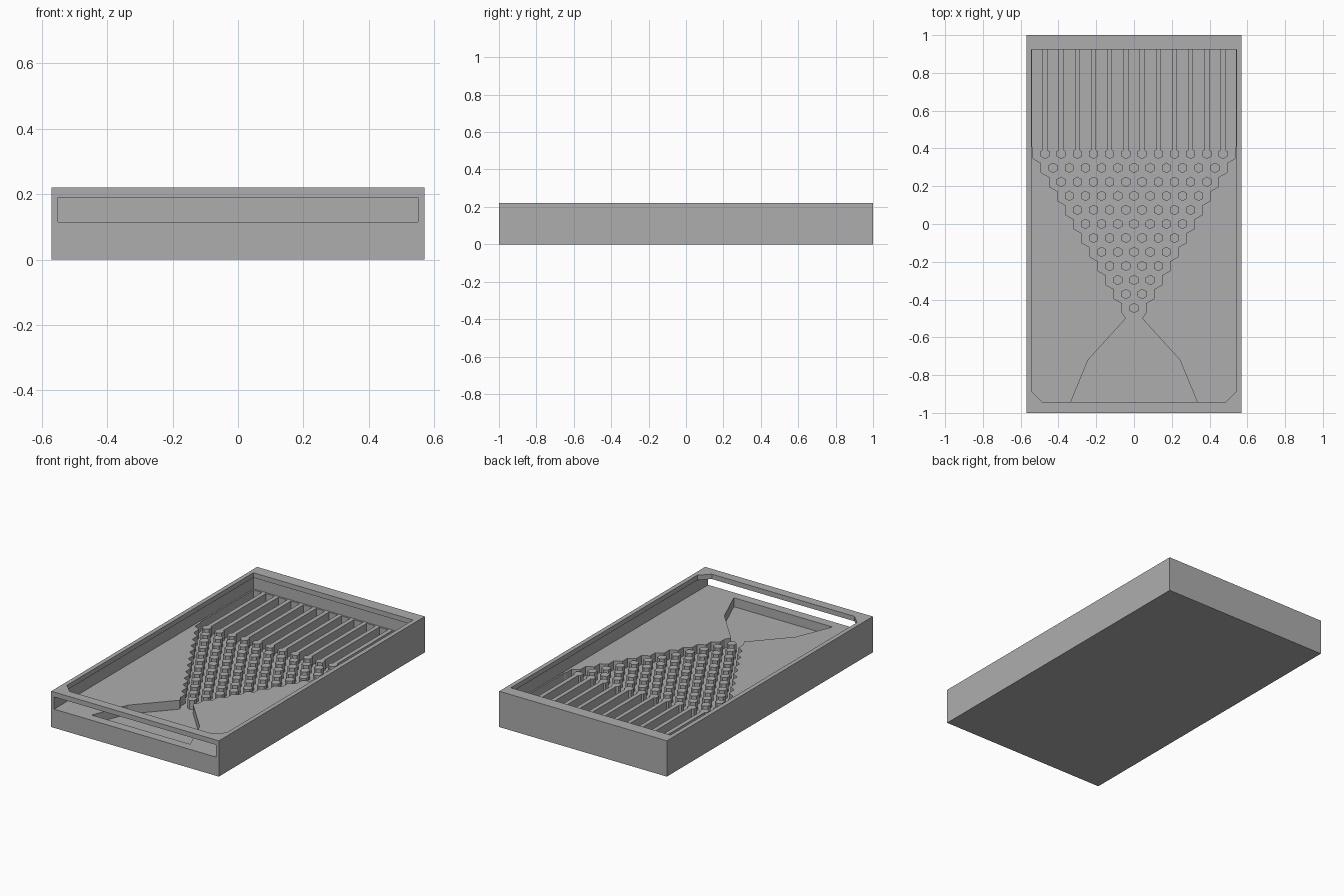
import bpy, math

if "Cube" in bpy.data.objects:
    bpy.data.objects.remove(bpy.data.objects["Cube"])

W, L, H = 1.14, 2.0, 0.22       # outer size
FLOOR, DECK, LIP = 0.06, 0.115, 0.19
PITCH = 0.0857                  # spacing between pegs
ROW = PITCH * math.sqrt(3) / 2
FIRST_Y, ROWS = -0.445, 12

grey = bpy.data.materials.new("plain grey")
grey.use_nodes = True
colour = (0.42, 0.42, 0.42, 1)
grey.diffuse_color = colour
grey.node_tree.nodes["Principled BSDF"].inputs["Base Color"].default_value = colour


def prism(name, outlines, z0, z1):
    """Extrude one or more counter-clockwise outlines from z0 to z1."""
    verts, faces = [], []
    for pts in outlines:
        n, s = len(pts), len(verts)
        verts += [(x, y, z0) for x, y in pts] + [(x, y, z1) for x, y in pts]
        faces.append([s + i for i in reversed(range(n))])
        faces.append([s + n + i for i in range(n)])
        for i in range(n):
            j = (i + 1) % n
            faces.append([s + i, s + j, s + n + j, s + n + i])
    mesh = bpy.data.meshes.new(name)
    mesh.from_pydata(verts, [], faces)
    mesh.materials.append(grey)
    obj = bpy.data.objects.new(name, mesh)
    bpy.context.collection.objects.link(obj)
    return obj


def rect(x0, x1, y0, y1):
    return [(x0, y0), (x1, y0), (x1, y1), (x0, y1)]


def mirrored(right):
    """Close a right-hand outline, listed front to back, across x = 0."""
    return right + [(-x, y) for x, y in reversed(right)]


def hexagon(cx, cy, r):
    return [(cx + r * math.sin(-a * math.pi / 3), cy + r * math.cos(a * math.pi / 3))
            for a in range(6)]


def cut(target, cutter):
    cutter.hide_render = True
    mod = target.modifiers.new("cut", "BOOLEAN")
    mod.operation, mod.solver, mod.object = "DIFFERENCE", "EXACT", cutter
    bpy.context.view_layer.objects.active = target
    bpy.ops.object.modifier_apply(modifier=mod.name)
    bpy.data.objects.remove(cutter)


# Tray body
tray = prism("tray", [rect(-W / 2, W / 2, -L / 2, L / 2)], 0, H)

# Slot for a sliding cover, open at the front
cut(tray, prism("slot_cutter", [rect(-0.55, 0.55, -1.1, 0.935)], DECK, LIP))

# Top opening with chamfered front corners
opening = mirrored([(0.485, -0.943), (0.543, -0.885), (0.543, 0.925)])
cut(tray, prism("opening_cutter", [opening], LIP - 0.02, H + 0.1))

# Sunken channel: hopper, stepped peg field, bins
side = [(0.335, -0.943), (0.243, -0.72), (0.043, -0.5)]
for n in range(ROWS):
    x, y = n * PITCH / 2 + 0.063, FIRST_Y + n * ROW
    side += [(x, y - 0.025), (x, y + 0.025)]
side += [(0.541, 0.412), (0.541, 0.925)]
cut(tray, prism("channel_cutter", [mirrored(side)], FLOOR, DECK + 0.03))

# Hexagonal pegs in a triangle
pegs = [hexagon((i - n / 2) * PITCH, FIRST_Y + n * ROW, 0.0275)
        for n in range(ROWS) for i in range(n + 1)]
prism("pegs", pegs, FLOOR - 0.005, DECK)

# Bin dividers behind the last row of pegs
last_y = FIRST_Y + (ROWS - 1) * ROW
centres = [(i - (ROWS - 1) / 2) * PITCH for i in range(ROWS)]
prism("bin_dividers", [rect(x - 0.013, x + 0.013, last_y + 0.015, 0.93) for x in centres],
      FLOOR - 0.005, DECK)
